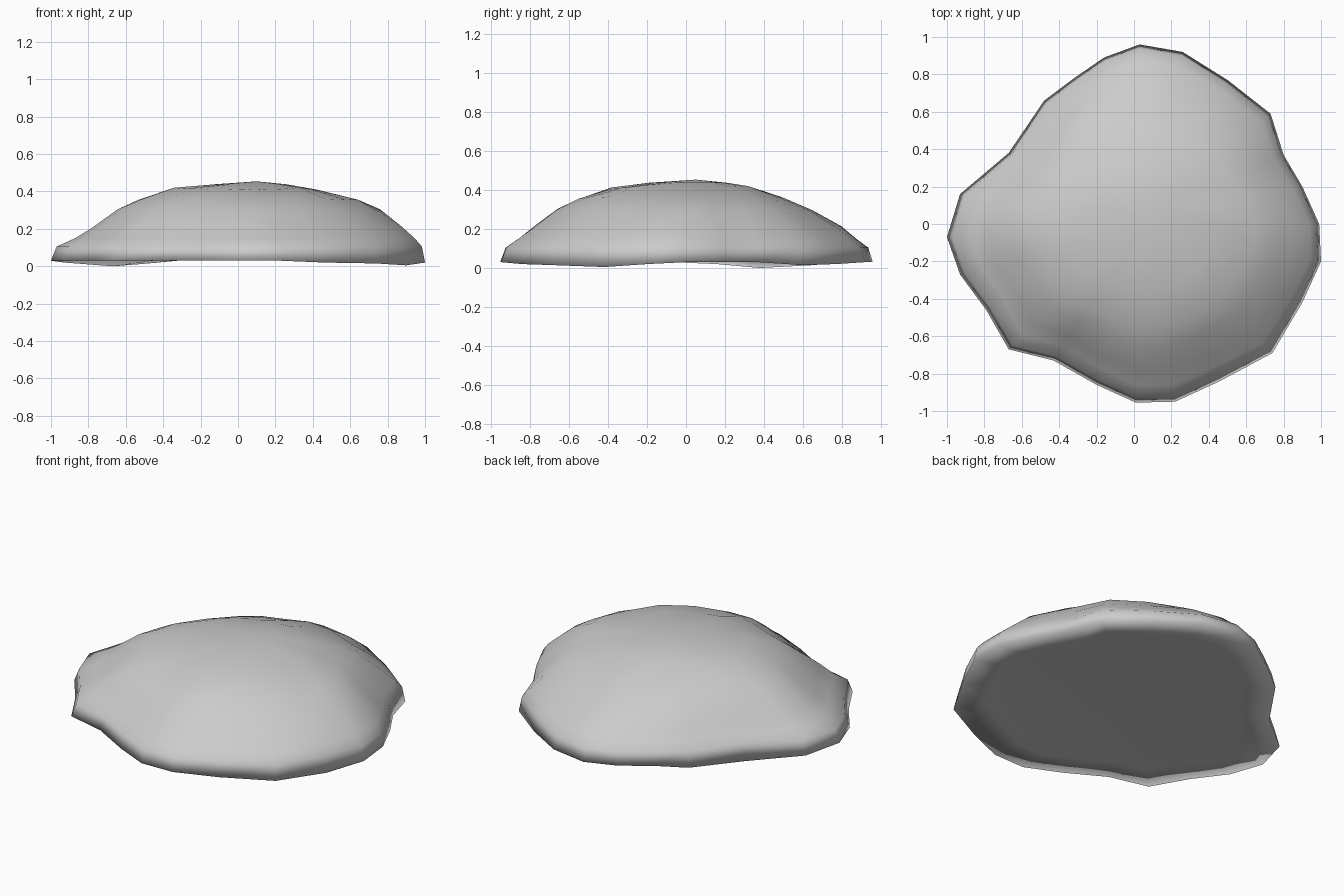
import bpy, bmesh, math, random

if "Cube" in bpy.data.objects:
    bpy.data.objects.remove(bpy.data.objects["Cube"])
random.seed(4)

# Footprint outline, counter-clockwise from +x
OUTLINE = [(.99, 0), (.90, .20), (.80, .37), (.73, .59), (.50, .77), (.26, .92),
           (.03, .96), (-.16, .89), (-.32, .78), (-.48, .66), (-.67, .38), (-.93, .16),
           (-1, -.07), (-.93, -.27), (-.79, -.46), (-.67, -.67), (-.43, -.73), (-.20, -.86),
           (.01, -.955), (.22, -.95), (.46, -.84), (.74, -.69), (.90, -.42), (1, -.20)]

# Ring heights, and ring scales toward right, back, left and front
HEIGHTS = [.03, .105, .15, .21, .30, .36, .415, .438]
SCALES = [[1, .985, .95, .89, .77, .65, .40, .20],
          [1, .975, .91, .83, .67, .50, .32, .19],
          [1, .970, .87, .79, .66, .56, .41, .21],
          [1, .970, .90, .82, .70, .59, .42, .23]]
# Rim corners that dip toward the ground
DIPS = {10: .03, 9: .015, 11: .01, 22: .025, 21: .015, 23: .01, 20: .01, 3: .015, 4: .01}


def ring_scale(angle, level):
    t = (angle / (math.pi / 2)) % 4
    i, f = int(t), t - int(t)
    return SCALES[i][level] * (1 - f) + SCALES[(i + 1) % 4][level] * f


bm = bmesh.new()
rings = []

# Underside ring, set slightly in and above the rim
rings.append([bm.verts.new((x * .82, y * .82, .038)) for x, y in OUTLINE])

# Rim, slope and shoulder rings, softening the outline toward the top
n = len(OUTLINE)
for level, z in enumerate(HEIGHTS):
    ring = []
    soft = max(0, (level - 2) / 6)
    for k, (x, y) in enumerate(OUTLINE):
        a = math.atan2(y, x)
        r = math.hypot(x, y)
        r = (r * (1 - soft) + .95 * soft) * ring_scale(a, level)
        dz = 0
        if level == 0:
            dz = -DIPS.get(k, 0)
        elif 2 < level < 7:
            dz = random.uniform(-.008, .006)
        shift = .07 * (level / 7) ** 4
        ring.append(bm.verts.new((r * math.cos(a) + shift, r * math.sin(a) + shift * .4, z + dz)))
    rings.append(ring)

for lo, hi in zip(rings, rings[1:]):
    for k in range(n):
        j = (k + 1) % n
        bm.faces.new((lo[k], lo[j], hi[j], hi[k]))

# Summit fan and underside
peak = bm.verts.new((.10, .05, .454))
for k in range(n):
    bm.faces.new((rings[-1][k], rings[-1][(k + 1) % n], peak))
bm.faces.new(list(reversed(rings[0])))

bmesh.ops.recalc_face_normals(bm, faces=bm.faces)
low = min(v.co.z for v in bm.verts)
for v in bm.verts:
    v.co.z -= low
for f in bm.faces:
    f.smooth = True

mesh = bpy.data.meshes.new("rock_mound")
bm.to_mesh(mesh)
bm.free()
rock = bpy.data.objects.new("rock_mound", mesh)
bpy.context.collection.objects.link(rock)
